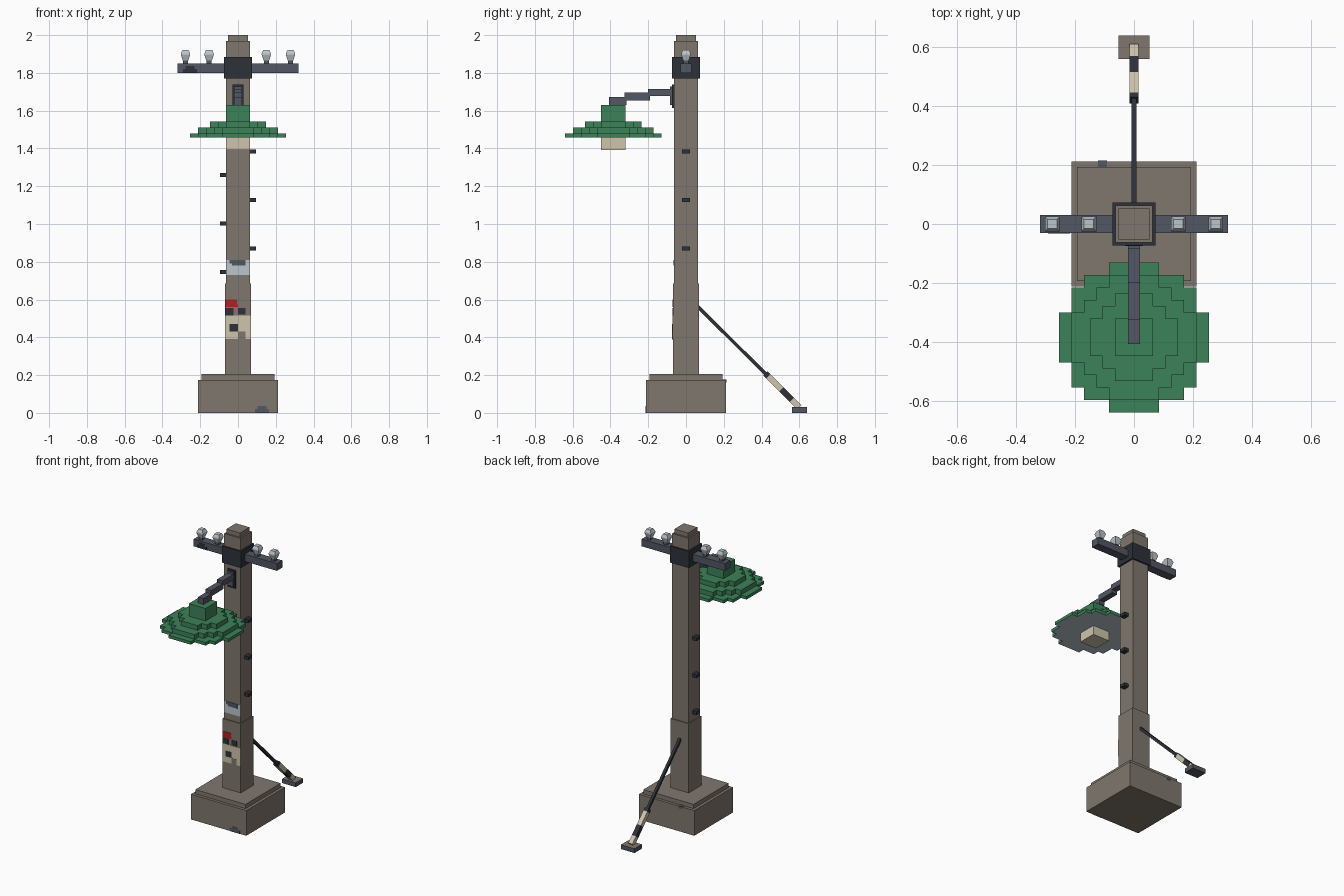
import bpy, bmesh
from mathutils import Vector

cube = bpy.data.objects.get("Cube")
if cube:
    bpy.data.objects.remove(cube, do_unlink=True)


def material(name, r, g, b):
    m = bpy.data.materials.new(name)
    m.use_nodes = True
    m.diffuse_color = (r, g, b, 1)
    m.node_tree.nodes["Principled BSDF"].inputs["Base Color"].default_value = (r, g, b, 1)
    return m


CONCRETE = material("concrete", .216, .184, .156)
SLATE = material("slate metal", .085, .095, .125)
DARK = material("dark iron", .026, .032, .040)
GREEN = material("green enamel", .045, .225, .100)
CREAM = material("cream", .62, .56, .42)
PALE = material("pale ceramic", .50, .57, .60)
RED = material("red paint", .44, .013, .016)


def finish(name, bm, *mats):
    bmesh.ops.recalc_face_normals(bm, faces=bm.faces)
    mesh = bpy.data.meshes.new(name)
    bm.to_mesh(mesh)
    bm.free()
    for m in mats:
        mesh.materials.append(m)
    ob = bpy.data.objects.new(name, mesh)
    bpy.context.collection.objects.link(ob)
    return ob


def box(name, x, y, z, mat):
    """Box from (low, high) ranges on each axis."""
    bm = bmesh.new()
    bmesh.ops.create_cube(bm, size=1)
    for v in bm.verts:
        v.co = [lo + (hi - lo) * (c + .5) for c, (lo, hi) in zip(v.co, (x, y, z))]
    return finish(name, bm, mat)


def block(name, half, z, mat):
    return box(name, (-half, half), (-half, half), z, mat)


def prism(name, points, z0, z1, *mats):
    """Outline in x and y raised from z0 to z1."""
    bm = bmesh.new()
    face = bm.faces.new([bm.verts.new((x, y, z0)) for x, y in points])
    top = bmesh.ops.extrude_face_region(bm, geom=[face])
    for v in top["geom"]:
        if isinstance(v, bmesh.types.BMVert):
            v.co.z = z1
    if not any(f is face for f in bm.faces):
        bm.faces.new([v for v in face.verts])
    return finish(name, bm, *mats)


# Concrete footing and post
block("footing", .213, (0, .175), CONCRETE)
block("footing_step", .193, (.175, .205), CONCRETE)
block("lower_post", .07, (.205, .685), CONCRETE)
block("upper_post", .0625, (.685, 1.97), CONCRETE)
block("post_cap", .052, (1.97, 2), CONCRETE)

# Crossarm and its collar
block("collar", .073, (1.77, 1.885), DARK)
box("crossarm", (-.32, .32), (-.03, .03), (1.80, 1.85), SLATE)

# Insulators: stacked square rings, stem below, flared cup above
for i, x in enumerate((-.278, -.153, .15, .278)):
    box(f"insulator_stem_{i}", (x - .013, x + .013), (-.013, .013), (1.85, 1.868), SLATE)
    bm = bmesh.new()
    rings = []
    for h, z in ((.015, 1.866), (.025, 1.896), (.025, 1.902), (.016, 1.922)):
        rings.append([bm.verts.new((x + a * h, b * h, z))
                      for a, b in ((-1, -1), (1, -1), (1, 1), (-1, 1))])
    for low, high in zip(rings, rings[1:]):
        for k in range(4):
            bm.faces.new((low[k], low[k - 1], high[k - 1], high[k]))
    bm.faces.new(rings[0])
    bm.faces.new(rings[-1])
    finish(f"insulator_{i}", bm, PALE)

# Climbing pegs, staggered on both sides
for side, first in ((1, .87), (-1, .745)):
    for k in range(3):
        z = first + k * .257
        box(f"peg_{side}_{k}", sorted((side * .06, side * .095)), (-.02, .02),
            (z - .011, z + .011), DARK)

# Lamp bracket and stepped arm
box("bracket", (-.03, .03), (-.075, -.06), (1.615, 1.738), DARK)
box("bracket_face", (-.02, .02), (-.085, -.075), (1.63, 1.728), SLATE)
for k, (y, z) in enumerate((((-.2, -.07), (1.677, 1.715)),
                            ((-.325, -.19), (1.655, 1.695)),
                            ((-.407, -.315), (1.63, 1.672)))):
    box(f"lamp_arm_{k}", (-.021, .021), y, z, SLATE)

# Stepped round lamp shade
LAMP_Y, CELL = -.385, .0425


def stepped_disc(steps):
    quarter = []
    for k, (a, b) in enumerate(steps):
        if k:
            quarter.append((a, steps[k - 1][1]))
        quarter.append((a, b))
    back = quarter[::-1]
    loop = (quarter + [(-a, b) for a, b in back]
            + [(-a, -b) for a, b in quarter] + [(a, -b) for a, b in back])
    return [(a * CELL, LAMP_Y + b * CELL) for a, b in loop]


rim = ((6, 2), (5, 4), (4, 5), (2, 6))
middle = ((5, 2), (4, 3), (3, 4), (2, 5))
upper = ((3.5, 1.5), (2.5, 2.5), (1.5, 3.5))
shade = prism("shade_rim", stepped_disc(rim), 1.457, 1.478, GREEN, PALE)
for p in shade.data.polygons:
    p.material_index = int(p.normal.z < -.5)
prism("shade_middle", stepped_disc(middle), 1.478, 1.51, GREEN)
prism("shade_upper", stepped_disc(upper), 1.51, 1.543, GREEN)
lamp = (LAMP_Y - .064, LAMP_Y + .064)
box("shade_neck", (-.064, .064), lamp, (1.543, 1.63), GREEN)
box("bulb", (-.064, .064), lamp, (1.393, 1.457), CREAM)

# Guy wire with striped guard, running down to an anchor
TOP, FOOT = Vector((0, .06, .565)), Vector((0, .6, .03))


def rod(name, y0, y1, half, mat):
    """Square rod along the wire between two y positions."""
    ends = [TOP.lerp(FOOT, (y - TOP.y) / (FOOT.y - TOP.y)) for y in (y0, y1)]
    along = (FOOT - TOP).normalized()
    side = Vector((1, 0, 0))
    up = along.cross(side)
    bm = bmesh.new()
    for p in ends:
        for a in (-half, half):
            for b in (-half, half):
                bm.verts.new(p + side * a + up * b)
    bmesh.ops.convex_hull(bm, input=bm.verts)
    bmesh.ops.dissolve_limit(bm, angle_limit=.01, verts=bm.verts, edges=bm.edges)
    finish(name, bm, mat)


rod("guy_wire", TOP.y, .43, .009, DARK)
for k, (a, b) in enumerate(((.42, .435), (.435, .505), (.505, .56), (.56, .6))):
    rod(f"guard_{k}", a, b, .016, CREAM if k % 2 else DARK)
anchor = box("anchor", (-.052, .052), (.56, .64), (0, .03), SLATE)
anchor.data.materials.append(CONCRETE)
for p in anchor.data.polygons:
    p.material_index = int(p.normal.z > .5)


# Painted patches on the front faces
def patch(name, x, z, mat, front, lift=.002):
    box(name, x, (front - lift, front + .001), z, mat)


patch("band", (-.0625, .0625), (.73, .81), PALE, -.0625)
patch("band_chip", (-.045, .04), (.79, .81), SLATE, -.0625, .003)
patch("band_chip_low", (-.032, .04), (.78, .79), SLATE, -.0625, .003)
patch("red_mark", (-.07, -.005), (.575, .6), RED, -.07)
patch("red_mark_low", (-.07, 0), (.56, .575), RED, -.07)
patch("dark_mark_left", (-.07, -.025), (.515, .555), DARK, -.07)
patch("dark_mark_right", (0, .04), (.52, .555), DARK, -.07)
patch("notice", (-.07, .07), (.39, .515), CREAM, -.07)
patch("notice_mark", (-.045, 0), (.43, .47), DARK, -.07, .003)
patch("notice_tear", (.0, .04), (.388, .43), CONCRETE, -.07, .003)

# Chips on the footing and crossarm
for name, x, z, mat, front in (("footing_chip", .127, 0, SLATE, -.213),
                               ("arm_chip", -.255, 1.80, DARK, -.03)):
    patch(name, (x - .037, x + .037), (z, z + .02), mat, front)
    patch(name + "_top", (x - .024, x + .024), (z + .02, z + .036), mat, front)
box("edge_chip", (-.122, -.092), (.194, .215), (.16, .177), SLATE)
